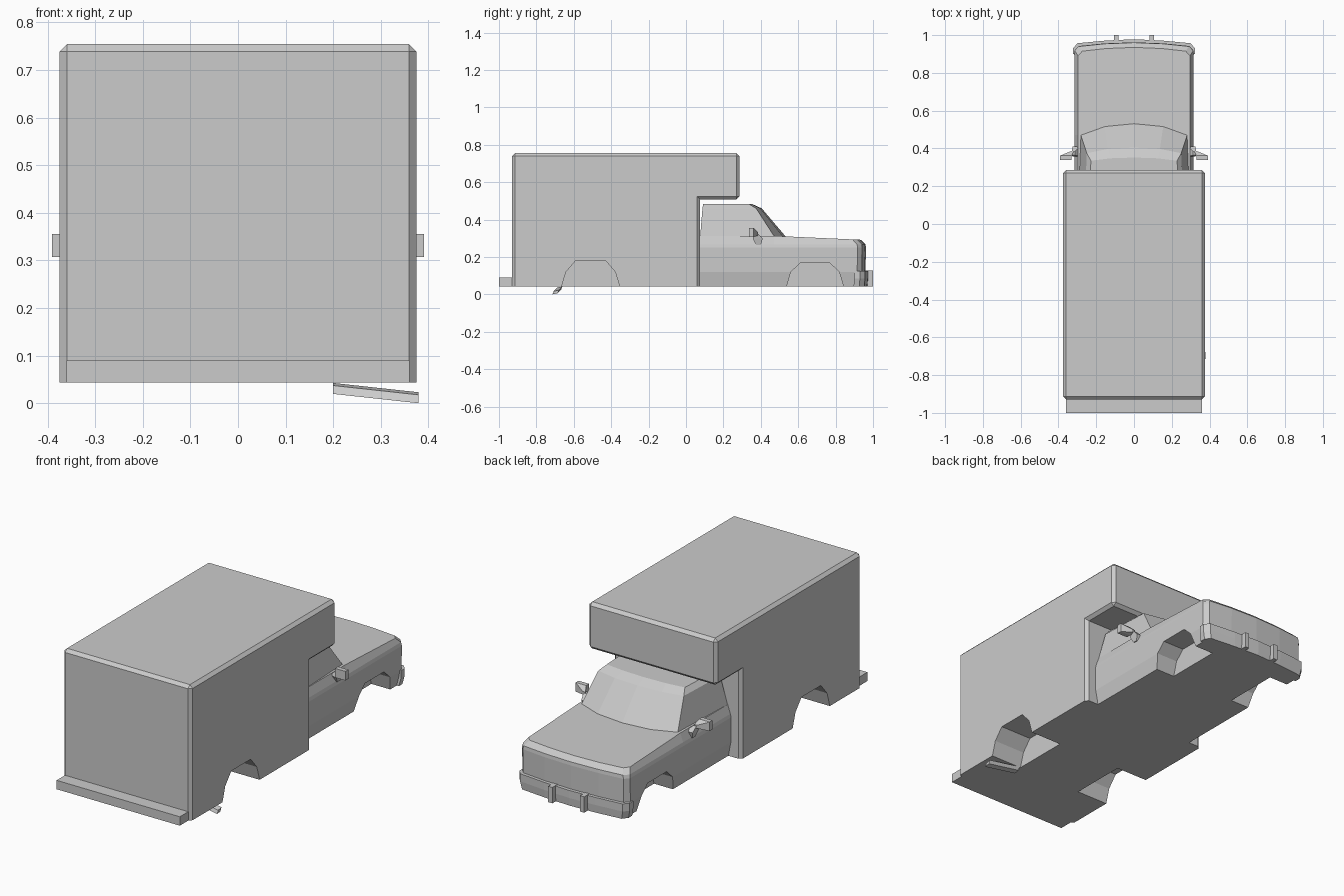
import bpy, bmesh
from mathutils import Vector

if "Cube" in bpy.data.objects:
    bpy.data.objects.remove(bpy.data.objects["Cube"])


def make(name, bm):
    bmesh.ops.recalc_face_normals(bm, faces=bm.faces[:])
    me = bpy.data.meshes.new(name)
    bm.to_mesh(me)
    bm.free()
    ob = bpy.data.objects.new(name, me)
    bpy.context.collection.objects.link(ob)
    return ob


def loft(name, rings):
    """Skin equal-length closed rings of points and cap both ends."""
    bm = bmesh.new()
    loops = [[bm.verts.new(p) for p in r] for r in rings]
    n = len(loops[0])
    for a, b in zip(loops, loops[1:]):
        for i in range(n):
            j = (i + 1) % n
            bm.faces.new((a[i], a[j], b[j], b[i]))
    bm.faces.new(loops[0][::-1])
    bm.faces.new(loops[-1])
    return make(name, bm)


def box(name, lo, hi):
    (x0, y0, z0), (x1, y1, z1) = lo, hi
    return loft(name, [[(x0, y0, z), (x1, y0, z), (x1, y1, z), (x0, y1, z)] for z in (z0, z1)])


def plan_ring(half, z):
    """Mirror right-hand plan points (ending on the centre line); z is a number or f(y)."""
    pts = half + [(-x, y) for x, y in reversed(half[:-1])]
    return [(x, y, z(y) if callable(z) else z) for x, y in pts]


def side_prism(name, prof, x0, x1):
    return loft(name, [[(x, y, z) for y, z in prof] for x in (x0, x1)])


BOTTOM = 0.043

# cargo box with overhang above the cab, chamfered except along the bottom
prof = [(-0.93, BOTTOM), (0.075, BOTTOM), (0.075, 0.508), (0.285, 0.508), (0.285, 0.755), (-0.93, 0.755)]
cargo = side_prism("cargo_box", prof, -0.375, 0.375)
bm = bmesh.new()
bm.from_mesh(cargo.data)


def sharp_outer(e):
    low = all(v.co.z < 0.05 for v in e.verts)
    inner = all(abs(v.co.y - 0.075) < 0.01 and v.co.z > 0.5 for v in e.verts)
    return not low and not inner


bmesh.ops.bevel(bm, geom=[e for e in bm.edges if sharp_outer(e)], offset=0.016,
                segments=1, affect='EDGES', profile=0.5)
bm.to_mesh(cargo.data)
bm.free()


# lower cab body and hood, as stacked plan outlines
def body_half(w, f):
    return [(w, 0.07), (w, 0.47), (w, f - 0.045), (w - 0.022, f - 0.02), (w * 0.5, f - 0.006), (0, f)]


def hood_z(y):
    return 0.313 - max(0, y - 0.47) * 0.045


body = loft("cab_body", [
    plan_ring(body_half(0.300, 0.955), BOTTOM),
    plan_ring(body_half(0.315, 0.96), 0.12),
    plan_ring(body_half(0.316, 0.962), 0.25),
    plan_ring(body_half(0.312, 0.96), lambda y: 0.268),
    plan_ring(body_half(0.296, 0.935), hood_z)])


# cab top with sloping windscreen
def cab_half(w, back, wf, corner, front):
    return [(w, back), (wf, corner), (wf * 0.55, front - (front - corner) * 0.25), (0, front)]


loft("cab_top", [
    plan_ring(cab_half(0.297, 0.072, 0.283, 0.475, 0.535), 0.300),
    plan_ring(cab_half(0.296, 0.076, 0.281, 0.470, 0.530), 0.313),
    plan_ring(cab_half(0.262, 0.088, 0.250, 0.375, 0.405), 0.460),
    plan_ring(cab_half(0.240, 0.092, 0.228, 0.335, 0.352), 0.484)])


# wheel arches cut into both sides
def cut_arch(ob, y, half_w, top):
    for s in (-1, 1):
        prof = [(y - half_w, 0.0), (y - half_w, BOTTOM), (y - half_w * 0.85, 0.12), (y - half_w * 0.52, top),
                (y + half_w * 0.52, top), (y + half_w * 0.85, 0.12), (y + half_w, BOTTOM), (y + half_w, 0.0)]
        cutter = side_prism("arch_cutter", prof, *sorted((s * 0.19, s * 0.5)))
        cutter.hide_render = True
        mod = ob.modifiers.new("arch", 'BOOLEAN')
        mod.object, mod.operation, mod.solver = cutter, 'DIFFERENCE', 'EXACT'
        bpy.context.view_layer.objects.active = ob
        bpy.ops.object.modifier_apply(modifier=mod.name)
        bpy.data.objects.remove(cutter)


cut_arch(cargo, -0.51, 0.155, 0.18)
cut_arch(body, 0.69, 0.152, 0.168)

# bumpers and guards
box("rear_bumper", (-0.36, -1.0, BOTTOM), (0.36, -0.925, 0.09))
bump = [(0.322, 0.90), (0.322, 0.93), (0.300, 0.957), (0.15, 0.971), (0, 0.978)]
loft("front_bumper", [plan_ring([(x * 0.97, y - 0.004) for x, y in bump], BOTTOM),
                      plan_ring(bump, 0.085), plan_ring(bump, 0.125)])
for s in (-1, 1):
    box("bumper_guard", (s * 0.093 - 0.012, 0.95, BOTTOM), (s * 0.093 + 0.012, 1.0, 0.127))

# wing mirrors with small brackets
for s in (-1, 1):
    def rect(x0, x1, y, z0, z1):
        return [(s * x0, y, z0), (s * x1, y, z0), (s * x1, y, z1), (s * x0, y, z1)]

    loft("mirror_head", [rect(0.330, 0.391, 0.338, 0.307, 0.355),
                         rect(0.330, 0.391, 0.362, 0.307, 0.355),
                         rect(0.318, 0.335, 0.385, 0.315, 0.332)])
    loft("mirror_bracket", [[(s * x, y, z) for x, y in ((a, c), (b, c), (b, d), (a, d))]
                            for a, b, c, d, z in ((0.295, 0.318, 0.375, 0.400, 0.265),
                                                  (0.285, 0.325, 0.357, 0.410, 0.298),
                                                  (0.312, 0.330, 0.365, 0.385, 0.325))])

# exhaust pipe, sloping down and outwards behind the rear wheel
ends = [Vector((0.20, -0.678, 0.031)), Vector((0.379, -0.697, 0.0115))]
loft("exhaust", [[(p.x, p.y + dy, p.z + dz) for dy, dz in
                  ((-0.018, -0.0115), (0.010, -0.006), (0.018, 0.0115), (-0.010, 0.006))] for p in ends])
